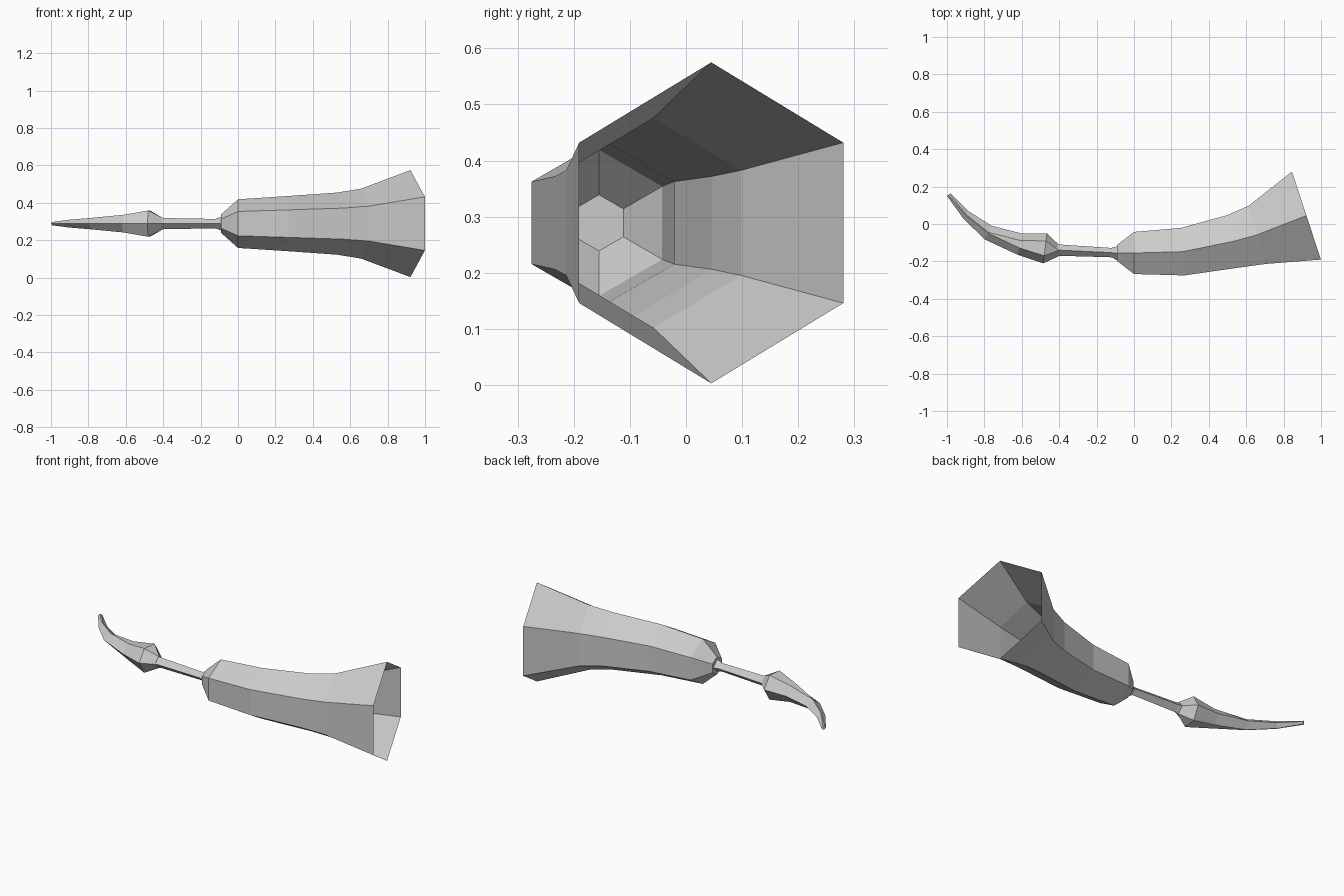
import bpy, bmesh
from math import sin, cos, radians
from mathutils import Vector

cube = bpy.data.objects.get("Cube")
if cube:
    bpy.data.objects.remove(cube, do_unlink=True)

grey = bpy.data.materials.new("plain grey")
grey.use_nodes = True
colour = (0.6, 0.6, 0.6, 1)
grey.diffuse_color = colour
grey.node_tree.nodes["Principled BSDF"].inputs["Base Color"].default_value = colour

AXIS_Z = 0.289


def loft(name, sections, cap_start, cap_end):
    """Skin rings; each section is (x, y, tilt degrees, outline of (side, up) points)."""
    bm = bmesh.new()
    rings = []
    for x, y, tilt, outline in sections:
        across = Vector((-sin(radians(tilt)), cos(radians(tilt)), 0))
        centre = Vector((x, y, AXIS_Z))
        rings.append([bm.verts.new(centre + across * s + Vector((0, 0, u)))
                      for s, u in outline])
    for a, b in zip(rings, rings[1:]):
        n = len(a)
        for i in range(n):
            j = (i + 1) % n
            bm.faces.new((a[i], a[j], b[j], b[i]))
    if cap_start:
        bm.faces.new(rings[0][::-1])
    if cap_end:
        bm.faces.new(rings[-1])
    bmesh.ops.remove_doubles(bm, verts=bm.verts, dist=0.0005)
    bmesh.ops.recalc_face_normals(bm, faces=bm.faces)
    mesh = bpy.data.meshes.new(name)
    bm.to_mesh(mesh)
    bm.free()
    mesh.materials.append(grey)
    obj = bpy.data.objects.new(name, mesh)
    bpy.context.collection.objects.link(obj)
    return obj


def upright_hexagon(r):
    return [(r * cos(radians(a)), r * sin(radians(a))) for a in range(30, 390, 60)]


def flat_hexagon(w, h, t):
    return [(w, 0), (t, h), (-t, h), (-w, 0), (-t, -h), (t, -h)]


def diamond(w, h):
    return [(w, 0), (0, h), (-w, 0), (0, -h)]


# Flared open bell, closed where it meets the stem
bell = [(-0.09, -0.155, 0, 0.05), (0, -0.155, 0, 0.13), (0.26, -0.148, 4, 0.147),
        (0.53, -0.093, 13, 0.166), (0.658, -0.058, 16, 0.187), (0.922, 0.045, 18.2, 0.286)]
loft("bell", [(x, y, t, upright_hexagon(r)) for x, y, t, r in bell], True, False)

# Thin four-sided stem
stem = [(-0.41, -0.14, 0, 0.034), (-0.395, -0.14, 0, 0.03),
        (-0.12, -0.153, 0, 0.025), (-0.091, -0.157, 0, 0.037)]
loft("stem", [(x, y, t, diamond(r, r)) for x, y, t, r in stem], True, True)

# Curved mouthpiece tapering to a narrow tip
mouthpiece = [(-0.99, 0.157, -48, 0.012, 0.009, 0.004),
              (-0.9, 0.05, -33, 0.024, 0.021, 0.002),
              (-0.78, -0.046, -27, 0.041, 0.031, 0.002),
              (-0.61, -0.108, -11, 0.058, 0.047, 0.02),
              (-0.475, -0.13, -7, 0.081, 0.07, 0.04),
              (-0.408, -0.14, 0, 0.035, 0.034, 0.003)]
loft("mouthpiece", [(x, y, t, flat_hexagon(w, h, f)) for x, y, t, w, h, f in mouthpiece],
     True, True)
